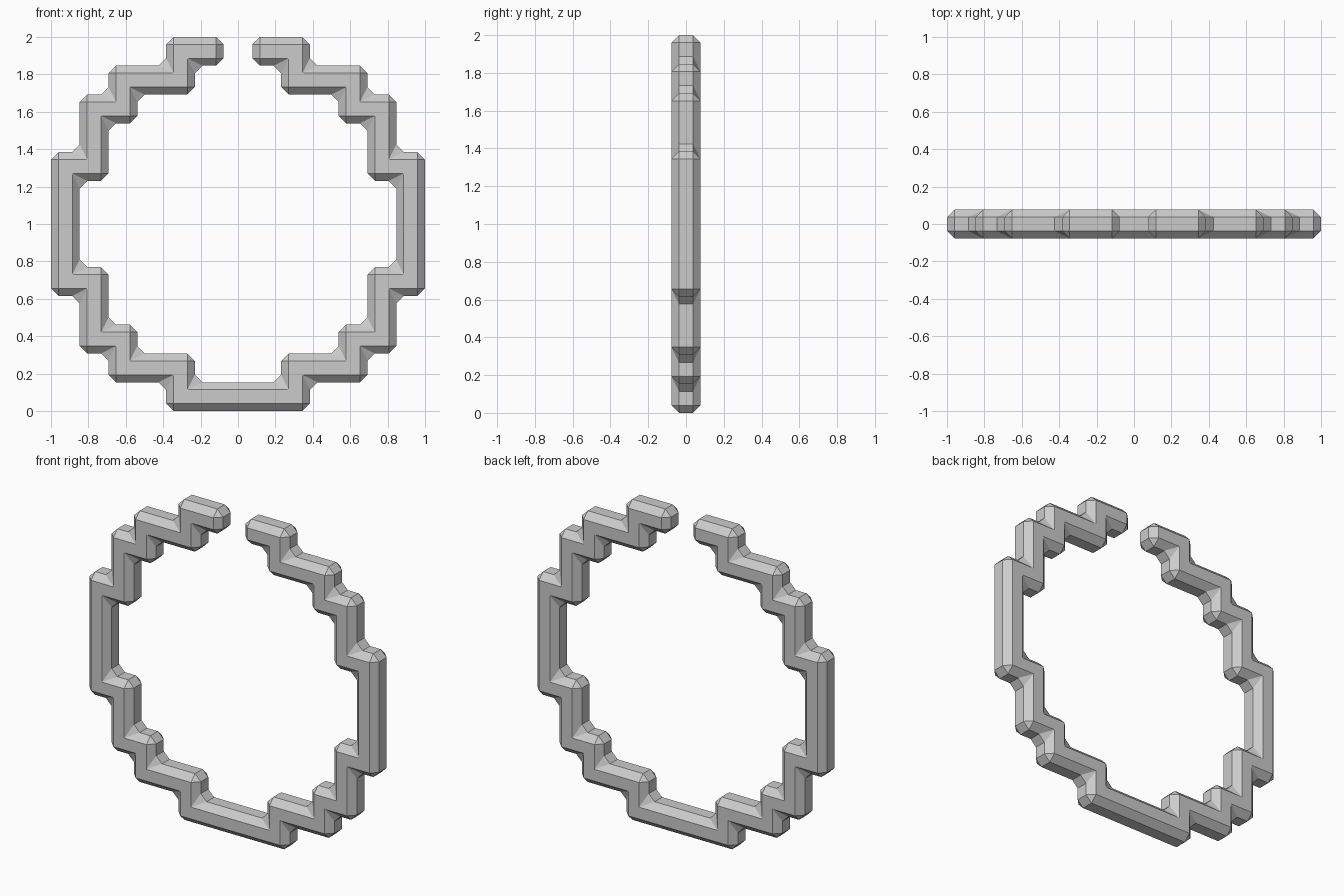
import bpy
import bmesh
import math

CELL = 2 / 13      # grid step of the stepped ring
BEVEL = 0.04

if "Cube" in bpy.data.objects:
    bpy.data.objects.remove(bpy.data.objects["Cube"], do_unlink=True)

# Grey material
grey = bpy.data.materials.new("plain_grey")
grey.use_nodes = True
grey.diffuse_color = (0.6, 0.6, 0.6, 1)
grey.node_tree.nodes["Principled BSDF"].inputs["Base Color"].default_value = (0.6, 0.6, 0.6, 1)

# One quarter of the ring as grid cells (column, row) from its centre, mirrored both ways
quarter = [(0, 6), (1, 6), (2, 6), (2, 5), (3, 5), (4, 5), (4, 4),
           (5, 4), (5, 3), (5, 2), (6, 2), (6, 1), (6, 0)]
cells = {(sx * c, sz * r) for c, r in quarter for sx in (-1, 1) for sz in (-1, 1)}
cells.remove((0, 6))   # gap at the top

# Flat front sheet made of the cells
bm = bmesh.new()
corners = {}


def corner(i, k):
    if (i, k) not in corners:
        corners[i, k] = bm.verts.new(((i - 0.5) * CELL, -CELL / 2, (k + 6) * CELL))
    return corners[i, k]


for c, r in sorted(cells):
    bm.faces.new([corner(c, r), corner(c + 1, r), corner(c + 1, r + 1), corner(c, r + 1)])

# Thicken to one cell deep and merge coplanar faces
result = bmesh.ops.extrude_face_region(bm, geom=bm.faces[:], use_keep_orig=True)
back = [v for v in result["geom"] if isinstance(v, bmesh.types.BMVert)]
bmesh.ops.translate(bm, verts=back, vec=(0, CELL, 0))
bmesh.ops.recalc_face_normals(bm, faces=bm.faces[:])
bmesh.ops.dissolve_limit(bm, angle_limit=math.radians(5), verts=bm.verts[:], edges=bm.edges[:])

mesh = bpy.data.meshes.new("stepped_ring")
bm.to_mesh(mesh)
bm.free()
mesh.materials.append(grey)
ring = bpy.data.objects.new("stepped_ring", mesh)
bpy.context.collection.objects.link(ring)

# Chamfer every edge
bevel = ring.modifiers.new("chamfer", 'BEVEL')
bevel.width = BEVEL
bevel.segments = 1
bevel.limit_method = 'ANGLE'
